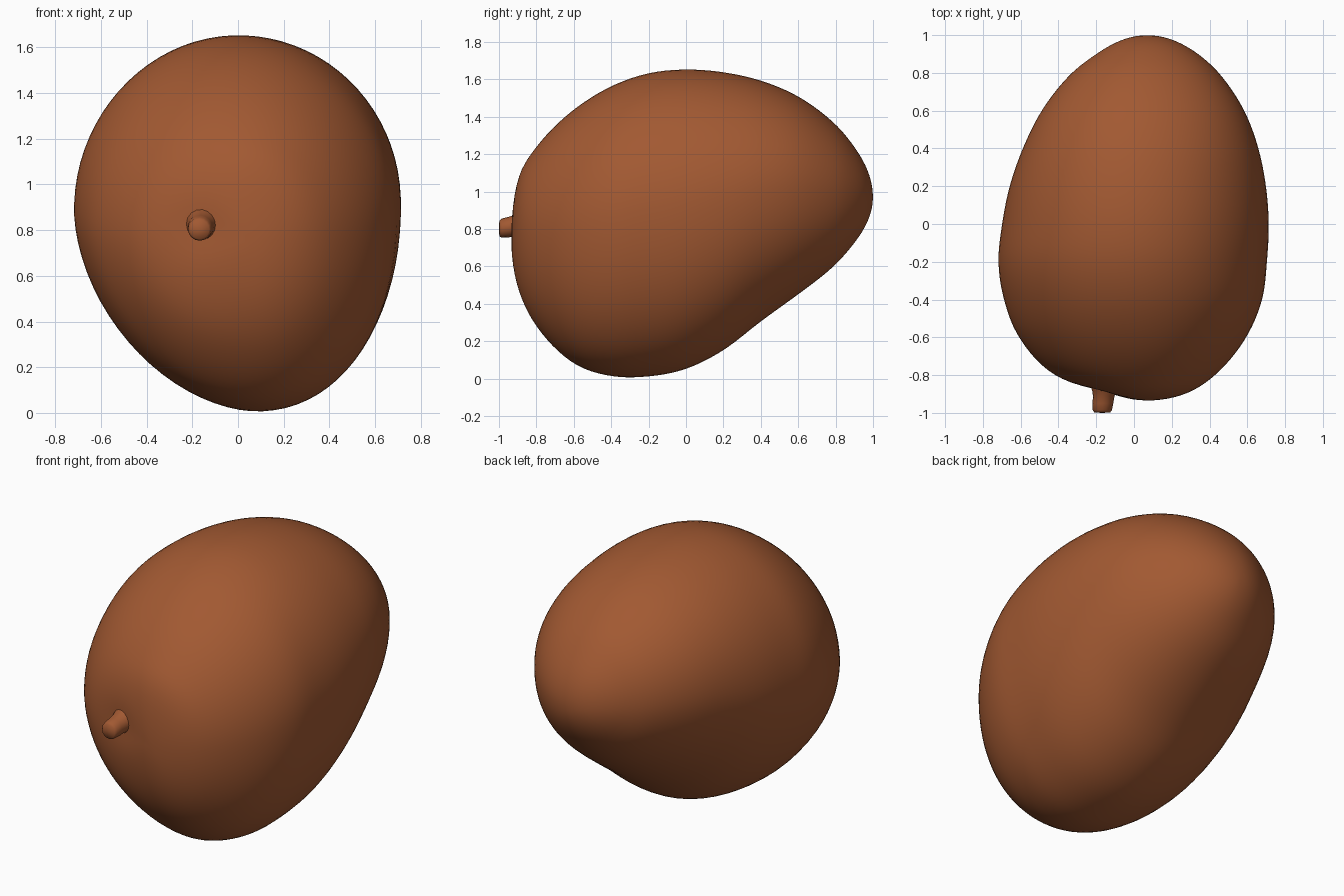
import bpy, bmesh, math
from mathutils import Vector

if "Cube" in bpy.data.objects:
    bpy.data.objects.remove(bpy.data.objects["Cube"])

skin = bpy.data.materials.new("warm brown")
skin.diffuse_color = (0.36, 0.10, 0.032, 1)
skin.use_nodes = True
skin.node_tree.nodes["Principled BSDF"].inputs["Base Color"].default_value = skin.diffuse_color

# fruit sections along y: y, left x, right x, bottom z, top z
ROWS = [
    (-0.935, 0.07, 0.07, 0.75, 0.75),
    (-0.90, -0.15, 0.27, 0.49, 1.06),
    (-0.80, -0.42, 0.43, 0.28, 1.24),
    (-0.60, -0.61, 0.595, 0.08, 1.44),
    (-0.40, -0.69, 0.68, 0.012, 1.565),
    (-0.20, -0.72, 0.705, 0.01, 1.635),
    (0.00, -0.70, 0.715, 0.05, 1.655),
    (0.20, -0.66, 0.70, 0.15, 1.64),
    (0.40, -0.59, 0.66, 0.305, 1.595),
    (0.60, -0.49, 0.585, 0.45, 1.51),
    (0.80, -0.33, 0.45, 0.61, 1.36),
    (0.90, -0.20, 0.34, 0.725, 1.24),
    (1.00, 0.07, 0.07, 0.97, 0.97),
]
YC, YR = 0.0325, 0.9675


def to_angle(y):
    return math.acos(max(-1, min(1, (YC - y) / YR)))


KEYS = [to_angle(r[0]) for r in ROWS]


def sample(s, col):
    """Cubic Hermite interpolation of one column over the end-to-end angle."""
    n = len(ROWS)
    i = max(k for k in range(n - 1) if KEYS[k] <= s + 1e-9)

    def slope(k):
        a, b = max(k - 1, 0), min(k + 1, n - 1)
        return (ROWS[b][col] - ROWS[a][col]) / (KEYS[b] - KEYS[a])
    h = KEYS[i + 1] - KEYS[i]
    t = (s - KEYS[i]) / h
    return ((2*t**3 - 3*t**2 + 1) * ROWS[i][col] + (t**3 - 2*t*t + t) * h * slope(i)
            + (3*t*t - 2*t**3) * ROWS[i+1][col] + (t**3 - t*t) * h * slope(i + 1))


def section_point(s, a):
    xl, xr, zb, zt = (sample(s, c) for c in (1, 2, 3, 4))
    y = YC - YR * math.cos(s)
    f = (zt - zb) / 1.65
    mid = zb + (zt - zb) * (0.5 + 0.04 * f)          # height of the widest point
    xm = 0.07 + (0.0 - 0.07) * f                     # crest position
    c, d = math.cos(a), math.sin(a)
    if d < 0:
        xm = 0.08                                    # keel position
    # the lower left side is leaner, the lower right fuller
    n = 2.0 if d >= 0 else (2 - 0.22 * f if c < 0 else 2 + 0.12 * f)
    u, v = abs(c) ** (2 / n), abs(d) ** (2 / n)
    x = xm + ((xr if c >= 0 else xl) - xm) * u
    z = mid + ((zt if d >= 0 else zb) - mid) * v
    # shallow dimple round the stem
    if y < -0.5:
        r2 = (x + 0.16) ** 2 + (z - 0.80) ** 2
        y += 0.015 * math.exp(-r2 / 0.012)
    return Vector((x, y, z))


def finish(bm, name):
    bmesh.ops.recalc_face_normals(bm, faces=bm.faces)
    me = bpy.data.meshes.new(name)
    bm.to_mesh(me)
    bm.free()
    me.materials.append(skin)
    ob = bpy.data.objects.new(name, me)
    bpy.context.collection.objects.link(ob)
    for p in me.polygons:
        p.use_smooth = True
    return ob


def loft(rings, name, start=None, end=None):
    bm = bmesh.new()
    vs = [[bm.verts.new(p) for p in r] for r in rings]
    m = len(vs[0])
    for a, b in zip(vs, vs[1:]):
        for j in range(m):
            bm.faces.new((a[j], a[(j+1) % m], b[(j+1) % m], b[j]))
    for ring, tip in ((vs[0], start), (vs[-1], end)):
        if tip is not None:
            t = bm.verts.new(tip)
            for j in range(m):
                bm.faces.new((ring[j], ring[(j+1) % m], t))
    return finish(bm, name)


# fruit body
N, M = 64, 80
rings = [[section_point(math.pi * i / N, 2 * math.pi * (j + 0.5) / M) for j in range(M)]
         for i in range(1, N)]
body = loft(rings, "fruit_body", (0.07, -0.935, 0.75), (0.07, 1.0, 0.97))
sm = body.modifiers.new("soften", 'SMOOTH')
sm.factor, sm.iterations = 0.5, 4

# stem: flared foot, slight taper, rounded tip (x, y, z, radius)
STEM = [(-0.15, -0.84, 0.83, 0.085), (-0.155, -0.885, 0.825, 0.066),
        (-0.16, -0.91, 0.82, 0.057), (-0.165, -0.95, 0.81, 0.055),
        (-0.168, -0.985, 0.805, 0.051), (-0.168, -0.998, 0.803, 0.042)]
rings = [[Vector((x + r * math.cos(k * math.pi / 8), y, z + r * math.sin(k * math.pi / 8)))
          for k in range(16)] for x, y, z, r in STEM]
loft(rings, "stem", None, (-0.168, -1.0, 0.803))
